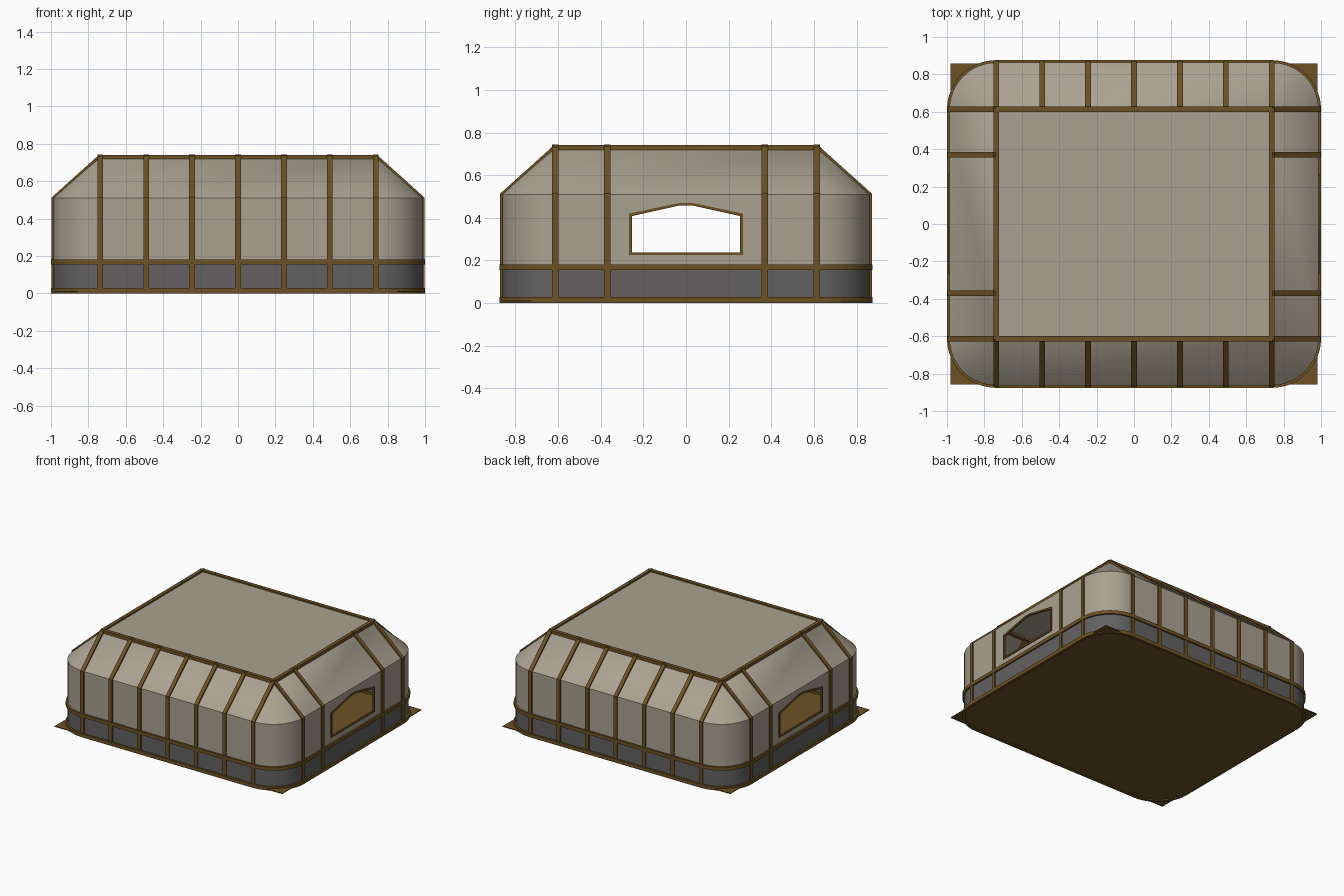
import bpy, bmesh, math

if "Cube" in bpy.data.objects:
    bpy.data.objects.remove(bpy.data.objects["Cube"])

X, Y, R = 0.987, 0.863, 0.25          # wall half sizes and corner radius
TX, TY = X - R, Y - R                 # roof half sizes
Z_SKIRT, Z_EAVE, Z_ROOF = 0.17, 0.51, 0.73
SEG = 12


def mat(name, col):
    m = bpy.data.materials.new(name)
    m.diffuse_color = (*col, 1)
    m.use_nodes = True
    m.node_tree.nodes["Principled BSDF"].inputs["Base Color"].default_value = m.diffuse_color
    return m


CANVAS = mat("canvas", (0.40, 0.36, 0.285))
SKIRT = mat("grey skirt", (0.125, 0.12, 0.12))
BROWN = mat("brown trim", (0.15, 0.085, 0.018))


def finish(name, bm, mats, smooth=False):
    bmesh.ops.remove_doubles(bm, verts=bm.verts, dist=1e-5)
    bmesh.ops.recalc_face_normals(bm, faces=bm.faces)
    me = bpy.data.meshes.new(name)
    bm.to_mesh(me)
    bm.free()
    for m in mats:
        me.materials.append(m)
    ob = bpy.data.objects.new(name, me)
    bpy.context.collection.objects.link(ob)
    if smooth:
        bpy.ops.object.select_all(action='DESELECT')
        ob.select_set(True)
        bpy.context.view_layer.objects.active = ob
        bpy.ops.object.shade_smooth_by_angle(angle=math.radians(25))
    return ob


def outline(radius):
    """Rounded rectangle around the roof corners."""
    pts = []
    for q, (sx, sy) in enumerate([(1, 1), (-1, 1), (-1, -1), (1, -1)]):
        for i in range(SEG + 1):
            a = (q + i / SEG) * math.pi / 2
            pts.append((sx * TX + radius * math.cos(a), sy * TY + radius * math.sin(a)))
    return pts


def ring(bm, radius, z):
    return [bm.verts.new((x, y, z)) for x, y in outline(radius)]


def join(bm, a, b, skip=()):
    n = len(a)
    return [bm.faces.new((a[i], a[(i + 1) % n], b[(i + 1) % n], b[i]))
            for i in range(n) if i not in skip]


# window opening and the wall panel points around it (y, z)
HOLE = [(-.262, .23), (.262, .23), (.262, .415), (.03, .465), (-.03, .465), (-.262, .415)]
PANEL = [(-TY, Z_SKIRT), (TY, Z_SKIRT), (TY, Z_EAVE), (.03, Z_EAVE), (-.03, Z_EAVE), (-TY, Z_EAVE)]

# canvas shell with grey skirt, rounded corners, sloped eaves and flat roof
bm = bmesh.new()
r0, r1, r2, r3 = (ring(bm, r, z) for r, z in
                  [(R, 0), (R, Z_SKIRT), (R, Z_EAVE), (0, Z_ROOF)])
for f in join(bm, r0, r1):
    f.material_index = 1
n = len(r1)
join(bm, r1, r2, skip=(n // 2 - 1 + 0, n - 1))     # leave the two end walls open
join(bm, r2, r3)
bm.faces.new([r3[i * (SEG + 1)] for i in range(4)])
for s in (1, -1):
    join(bm, [bm.verts.new((s * X, y, z)) for y, z in PANEL],
         [bm.verts.new((s * X, y, z)) for y, z in HOLE])
bmesh.ops.dissolve_degenerate(bm, dist=1e-5, edges=bm.edges)
finish("canvas_shell", bm, [CANVAS, SKIRT], True)

# horizontal bands round the base and the top of the skirt
for name, z0, z1 in [("base_band", 0, 0.028), ("skirt_band", 0.155, 0.182)]:
    bm = bmesh.new()
    loops = [ring(bm, R + d, z) for d, z in
             [(.013, z0), (.013, z1), (-.008, z1), (-.008, z0)]]
    for i in range(4):
        join(bm, loops[i], loops[(i + 1) % 4])
    finish(name, bm, [BROWN], True)


def prism(bm, a, b):
    va, vb = [[bm.verts.new(p) for p in q] for q in (a, b)]
    join(bm, va, vb)
    bm.faces.new(va)
    bm.faces.new(vb)


# ribs following wall and slope: (distance beyond roof edge, z)
T = 0.009
RIB = [(R + T, 0), (R + T, Z_EAVE + T * .4), (T * .4, Z_ROOF + T + .004),
       (-.012, Z_ROOF + T + .004), (-.012, Z_ROOF - T), (R - T, Z_EAVE - T * .4), (R - T, 0)]
W = 0.015
bm = bmesh.new()
for s in (1, -1):
    for k in range(-3, 4):
        x = k * TX / 3
        prism(bm, *[[(x + w, s * (TY + d), z) for d, z in RIB] for w in (-W, W)])
finish("front_and_back_ribs", bm, [BROWN])
bm = bmesh.new()
for s in (1, -1):
    for y in (-TY, -.37, .37, TY):
        prism(bm, *[[(s * (TX + d), y + w, z) for d, z in RIB] for w in (-W, W)])
finish("end_ribs", bm, [BROWN])


def box(bm, x0, x1, y0, y1, z0, z1):
    prism(bm, [(x0, y0, z0), (x1, y0, z0), (x1, y1, z0), (x0, y1, z0)],
          [(x0, y0, z1), (x1, y0, z1), (x1, y1, z1), (x0, y1, z1)])


# beams along the roof edges
bm = bmesh.new()
for s in (1, -1):
    box(bm, -TX, TX, s * TY - .014, s * TY + .014, .715, .741)
    box(bm, s * TX - .014, s * TX + .014, -TY, TY, .715, .741)
finish("roof_frame", bm, [BROWN])

# window frames at both ends
INNER = [(y * 0.97, z + (.007 if z < .3 else -.007)) for y, z in HOLE]
OUTER = [(y * 1.02, z + (-.005 if z < .3 else .005)) for y, z in HOLE]
for s, name in [(1, "right_window_frame"), (-1, "left_window_frame")]:
    bm = bmesh.new()
    loops = [[bm.verts.new((s * (X + d), y, z)) for y, z in pts]
             for pts, d in [(OUTER, .007), (INNER, .007), (INNER, -.007), (OUTER, -.007)]]
    for i in range(4):
        join(bm, loops[i], loops[(i + 1) % 4])
    finish(name, bm, [BROWN])

# square floor sheet poking out at the corners
bm = bmesh.new()
box(bm, -.982, .982, -.857, .857, .008, .014)
finish("floor_sheet", bm, [BROWN])
